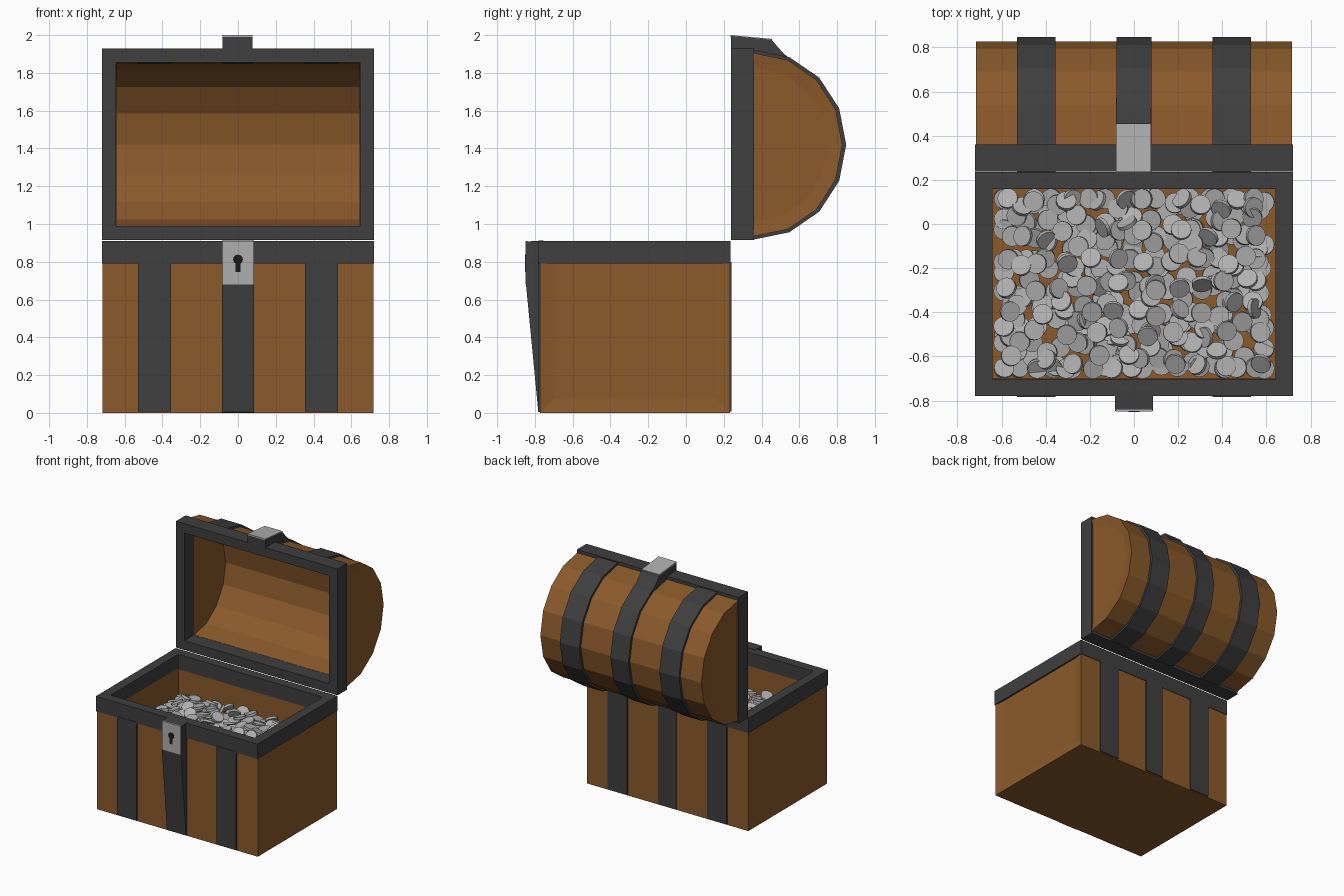
import bpy, bmesh, random
from math import sin, cos, pi, radians
from mathutils import Matrix, Euler

if "Cube" in bpy.data.objects:
    bpy.data.objects.remove(bpy.data.objects["Cube"])

random.seed(4)

def mat(name, c):
    m = bpy.data.materials.new(name)
    m.diffuse_color = (*c, 1)
    m.use_nodes = True
    m.node_tree.nodes["Principled BSDF"].inputs["Base Color"].default_value = m.diffuse_color
    return m

WOOD = mat("wood", (0.258, 0.102, 0.024))
IRON = mat("dark_iron", (0.05, 0.05, 0.05))
BLACK = mat("keyhole_black", (0.01, 0.01, 0.01))
STEEL = mat("silver", (0.43, 0.43, 0.43))

def finish(name, bm, material):
    me = bpy.data.meshes.new(name)
    bm.to_mesh(me)
    bm.free()
    me.materials.append(material)
    ob = bpy.data.objects.new(name, me)
    bpy.context.collection.objects.link(ob)
    return ob

def prism(name, pts, x0, x1, material):
    """Closed (y, z) profile extruded along x."""
    bm = bmesh.new()
    a = [bm.verts.new((x0, y, z)) for y, z in pts]
    b = [bm.verts.new((x1, y, z)) for y, z in pts]
    bm.faces.new(a)
    bm.faces.new(b)
    for i in range(len(pts)):
        j = (i + 1) % len(pts)
        bm.faces.new((a[i], a[j], b[j], b[i]))
    bmesh.ops.recalc_face_normals(bm, faces=bm.faces)
    return finish(name, bm, material)

def box(name, x0, x1, y0, y1, z0, z1, material):
    return prism(name, [(y0, z0), (y1, z0), (y1, z1), (y0, z1)], x0, x1, material)

def trough(name, pts, hw, inside=False):
    """Open (y, z) profile with end caps; outer ones get recessed end panels."""
    bm = bmesh.new()
    a = [bm.verts.new((-hw, y, z)) for y, z in pts]
    b = [bm.verts.new((hw, y, z)) for y, z in pts]
    caps = [bm.faces.new(a), bm.faces.new(b)]
    for i in range(len(pts) - 1):
        bm.faces.new((a[i], a[i + 1], b[i + 1], b[i]))
    bmesh.ops.recalc_face_normals(bm, faces=bm.faces)
    if caps[1].normal.x < 0:
        bmesh.ops.reverse_faces(bm, faces=bm.faces)
    if inside:
        bmesh.ops.reverse_faces(bm, faces=bm.faces)
    else:
        for f in caps:
            bmesh.ops.inset_region(bm, faces=[f], use_boundary=False,
                                   use_even_offset=True, thickness=0.075, depth=-0.01)
    return finish(name, bm, WOOD)

def frame(name, hx, hy, t, h):
    """Rectangular ring of border width t and height h, centred on the origin."""
    bm = bmesh.new()
    rings = []
    for d, z in ((0, 0), (0, h), (t, h), (t, 0)):
        rings.append([bm.verts.new((sx * (hx - d), sy * (hy - d), z))
                      for sx, sy in ((-1, -1), (1, -1), (1, 1), (-1, 1))])
    for k in range(4):
        r, s = rings[k], rings[(k + 1) % 4]
        for i in range(4):
            j = (i + 1) % 4
            bm.faces.new((r[i], r[j], s[j], s[i]))
    bmesh.ops.recalc_face_normals(bm, faces=bm.faces)
    return finish(name, bm, IRON)

def arch(ry, rz):
    return [(0.36 + ry * cos(t), 1.42 + rz * sin(t))
            for t in (pi / 2 - i * pi / 8 for i in range(9))]

# Box body: outside, inside, rim
trough("body", [(-0.772, 0.795), (-0.772, 0), (0.232, 0), (0.232, 0.795)], 0.717)
trough("body_lining", [(-0.70, 0.80), (-0.70, 0.55), (0.16, 0.55), (0.16, 0.80)], 0.642, True)
frame("body_rim", 0.72, 0.508, 0.078, 0.12).location = (0, -0.272, 0.79)

# Open lid: faceted arch, inside, rim
trough("lid", arch(0.468, 0.485), 0.717)
trough("lid_lining", arch(0.40, 0.43), 0.642, True)
lid_rim = frame("lid_rim", 0.72, 0.508, 0.075, 0.122)
lid_rim.rotation_euler = (radians(90), 0, 0)
lid_rim.location = (0, 0.36, 1.422)

# Iron straps on front, back and lid
for side, x in (("left", -0.443), ("middle", 0), ("right", 0.443)):
    w = 0.08 if x == 0 else 0.0875
    if x:
        box(side + "_front_strap", x - w, x + w, -0.784, -0.76, 0.008, 0.80, IRON)
    box(side + "_back_strap", x - w, x + w, 0.22, 0.24, 0.008, 0.80, IRON)
    prism(side + "_lid_strap", arch(0.488, 0.502) + arch(0.45, 0.465)[::-1],
          x - w, x + w, IRON)

# Front clasp with lock plate and keyhole
prism("front_clasp", [(-0.755, 0.0), (-0.782, 0.005), (-0.847, 0.68), (-0.847, 0.907),
                      (-0.755, 0.913)], -0.085, 0.085, IRON)
box("lock_plate", -0.082, 0.082, -0.850, -0.84, 0.68, 0.909, STEEL)
bm = bmesh.new()
bmesh.ops.create_cone(bm, cap_ends=True, segments=12, radius1=0.026, radius2=0.026, depth=0.01,
                      matrix=Matrix.Translation((0, -0.847, 0.812)) @ Matrix.Rotation(pi / 2, 4, 'X'))
finish("keyhole_round", bm, BLACK)
box("keyhole_slot", -0.012, 0.012, -0.8515, -0.842, 0.745, 0.81, BLACK)

# Lid hasp
prism("lid_hasp", [(0.238, 1.92), (0.238, 1.996), (0.452, 1.976), (0.51, 1.91),
                   (0.57, 1.855), (0.36, 1.86)], -0.082, 0.078, IRON)
prism("lid_hasp_plate", [(0.236, 1.99), (0.236, 2.0), (0.456, 1.98), (0.456, 1.972)],
      -0.082, 0.078, STEEL)

# Heap of coins in jittered layers, higher towards the middle
bm = bmesh.new()
cx, cy, hx, hy = 0, -0.27, 0.59, 0.385
for layer, (nx, ny) in enumerate(((15, 10), (13, 9), (10, 7))):
    s = 1 - 0.04 * layer
    for i in range(nx):
        for j in range(ny):
            u = s * (2 * i / (nx - 1) - 1) + random.uniform(-0.07, 0.07)
            v = s * (2 * j / (ny - 1) - 1) + random.uniform(-0.1, 0.1)
            u, v = max(-1, min(1, u)), max(-1, min(1, v))
            mound = (1 - u * u) * (1 - v * v)
            z = 0.572 + layer * (0.022 + 0.025 * mound) + random.uniform(0, 0.02)
            tilt = 8 + 14 * layer / 2
            rot = Euler((radians(random.gauss(0, tilt)), radians(random.gauss(0, tilt)), 0))
            m = Matrix.Translation((cx + u * hx, cy + v * hy, z)) @ rot.to_matrix().to_4x4()
            bmesh.ops.create_cone(bm, cap_ends=True, segments=16, radius1=0.046,
                                  radius2=0.046, depth=0.018, matrix=m)
finish("coins", bm, STEEL)
